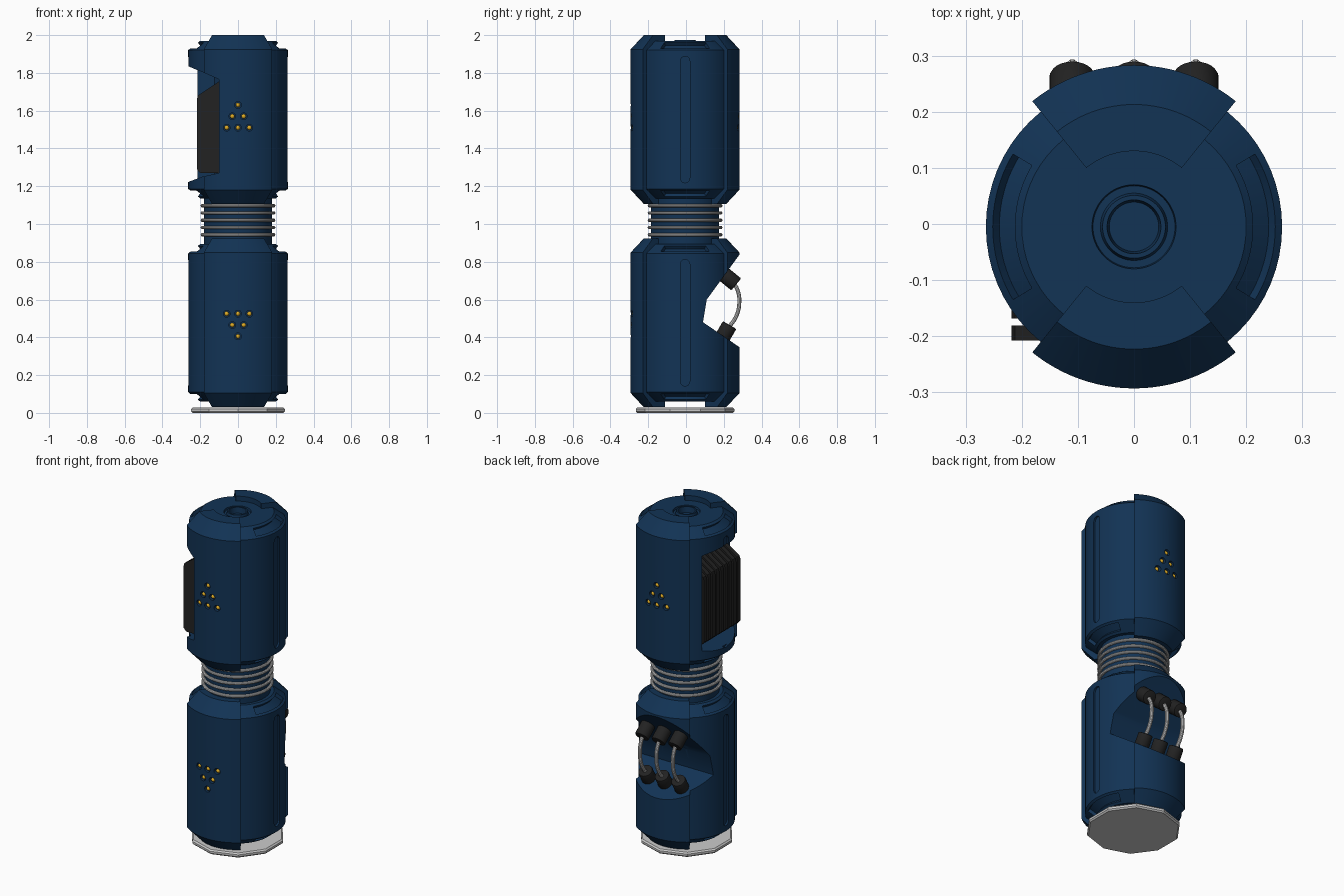
import bpy, bmesh
from math import sin, cos, pi, radians, sqrt
from mathutils import Vector, Matrix

if "Cube" in bpy.data.objects:
    bpy.data.objects.remove(bpy.data.objects["Cube"])

CY = -0.005                       # y of the main axis
H = 0.447                         # half height of each canister
UPPER, LOWER = 1.553, 0.477       # canister centres
R_BODY, R_PANEL = 0.264, 0.288


def material(name, rgb):
    m = bpy.data.materials.new(name)
    m.diffuse_color = (*rgb, 1)
    m.use_nodes = True
    m.node_tree.nodes["Principled BSDF"].inputs["Base Color"].default_value = m.diffuse_color
    return m


NAVY = material("navy", (0.006, 0.033, 0.09))
BLACK = material("black", (0.016, 0.016, 0.016))
YELLOW = material("yellow", (0.75, 0.42, 0.02))


def finish(bm, name, mat=None):
    bmesh.ops.remove_doubles(bm, verts=bm.verts, dist=1e-5)
    bmesh.ops.recalc_face_normals(bm, faces=bm.faces)
    me = bpy.data.meshes.new(name)
    bm.to_mesh(me)
    bm.free()
    ob = bpy.data.objects.new(name, me)
    bpy.context.collection.objects.link(ob)
    if mat:
        me.materials.append(mat)
    return ob


def revolve(bm, profile, cz=0, mid=0, half=180, n=64):
    """Revolve a closed (r, z) profile over mid +- half degrees."""
    full = half >= 180
    rings = []
    for i in range(n if full else n + 1):
        a = radians(mid - half + 2 * half * i / n)
        rings.append([bm.verts.new((r * cos(a), CY + r * sin(a), cz + z)) for r, z in profile])
    k = len(profile)
    for i in range(n):
        p, q = rings[i], rings[(i + 1) % len(rings)]
        for j in range(k):
            l = (j + 1) % k
            if profile[j][0] or profile[l][0]:
                bm.faces.new((p[j], p[l], q[l], q[j]))
    if not full:
        bm.faces.new(rings[0])
        bm.faces.new(rings[-1])


def prism(bm, pts, axis, lo, hi):
    """Extrude a 2D outline along x (pts = y, z) or y (pts = x, z)."""
    def pos(p, d):
        return (d, *p) if axis == 'x' else (p[0], d, p[1])
    a = [bm.verts.new(pos(p, lo)) for p in pts]
    b = [bm.verts.new(pos(p, hi)) for p in pts]
    bm.faces.new(a)
    bm.faces.new(b)
    for i in range(len(pts)):
        j = (i + 1) % len(pts)
        bm.faces.new((a[i], a[j], b[j], b[i]))


def cylinder(bm, a, b, r, n=24):
    a, b = Vector(a), Vector(b)
    rot = (b - a).to_track_quat('Z', 'Y').to_matrix().to_4x4()
    bmesh.ops.create_cone(bm, cap_ends=True, segments=n, radius1=r, radius2=r,
                          depth=(b - a).length, matrix=Matrix.Translation((a + b) / 2) @ rot)


def bake(ob):
    """Replace an object by its evaluated mesh."""
    dg = bpy.context.evaluated_depsgraph_get()
    me = bpy.data.meshes.new_from_object(ob.evaluated_get(dg))
    new = bpy.data.objects.new(ob.name + "_mesh", me)
    bpy.context.collection.objects.link(new)
    name = ob.name
    bpy.data.objects.remove(ob)
    new.name = name
    return new


def cut(ob, cutters):
    for c in cutters:
        m = ob.modifiers.new("cut", 'BOOLEAN')
        m.operation, m.solver, m.object = 'DIFFERENCE', 'EXACT', c
    return bake(ob)


# Cutters: side notch for the fins and back notch for the cables
bm = bmesh.new()
prism(bm, [(-0.35, 1.87), (-0.19, 1.805), (-0.1, 1.765), (-0.1, 1.27), (-0.19, 1.25), (-0.35, 1.19)],
      'y', -0.4, 0.15)
fin_notch = finish(bm, "fin_notch_cutter")
bm = bmesh.new()
prism(bm, [(0.35, 0.93), (0.11, 0.6), (0.09, 0.48), (0.35, 0.302)], 'x', -0.4, 0.4)
cable_notch = finish(bm, "cable_notch_cutter")
helpers = [fin_notch, cable_notch]


def canister(name, cz, notch):
    # Core with chamfered ends and a stepped socket
    t = H - 0.03
    bm = bmesh.new()
    revolve(bm, [(0, -t), (0.2, -t), (R_BODY, 0.08 - H), (R_BODY, H - 0.08), (0.2, t), (0.075, t),
                 (0.073, t - 0.012), (0.06, t - 0.012), (0.056, t + 0.004), (0.048, t + 0.004),
                 (0.044, t - 0.03), (0, t - 0.03)], cz)
    core = finish(bm, name + "_core", NAVY)
    # Grooves: arcs on the chamfers and a long capsule on each side
    bm = bmesh.new()
    for mid in (0, 180):
        for s in (1, -1):
            arc = [(0.200, H - 0.056), (0.240, H - 0.086), (0.272, H - 0.044), (0.232, H - 0.014)]
            revolve(bm, [(r, s * z) for r, z in arc], cz, mid, 31, 20)
    w, L = 0.025, 0.31
    cap = [(CY + w * cos(pi * i / 8), cz + L + w * sin(pi * i / 8)) for i in range(9)]
    cap += [(CY - w * cos(pi * i / 8), cz - L - w * sin(pi * i / 8)) for i in range(9)]
    for lo, hi in ((0.252, 0.3), (-0.3, -0.252)):
        prism(bm, cap, 'x', lo, hi)
    grooves = finish(bm, name + "_groove_cutter")
    helpers.append(grooves)
    return cut(core, [grooves, notch])


def light_spots(cz, flip):
    """Triangle of six positions (x, z)."""
    return [((i - row / 2) * 0.06, cz + flip * (0.06 - 0.06 * row))
            for row in range(3) for i in range(row + 1)]


def panel(name, cz, side, notch, spots):
    # Raised clamp panel wrapping over both ends
    bm = bmesh.new()
    revolve(bm, [(0.135, -H), (0.218, -H), (R_PANEL, 0.075 - H), (R_PANEL, H - 0.075),
                 (0.218, H), (0.135, H)], cz, 90 * side, 39, 24)
    ob = finish(bm, name, NAVY)
    cutters = [notch] if notch else []
    if spots:
        holes, beads = bmesh.new(), bmesh.new()
        for x, z in spots:
            d = sqrt(R_PANEL ** 2 - x * x)
            cylinder(holes, (x, CY + side * (d - 0.018), z), (x, CY + side * 0.34, z), 0.018, 16)
            bmesh.ops.create_uvsphere(beads, u_segments=12, v_segments=8, radius=0.012,
                                      matrix=Matrix.Translation((x, CY + side * (d - 0.013), z)))
        cutters.append(finish(holes, name + "_hole_cutter"))
        helpers.append(cutters[-1])
        finish(beads, name + "_lights", YELLOW)
    if cutters:
        cut(ob, cutters)


# Two canisters with front and back panels
canister("upper", UPPER, fin_notch)
canister("lower", LOWER, cable_notch)
panel("upper_front_panel", UPPER, -1, fin_notch, light_spots(1.57, 1))
panel("upper_back_panel", UPPER, 1, None, light_spots(1.57, 1))
panel("lower_front_panel", LOWER, -1, None, light_spots(0.465, -1))
panel("lower_back_panel", LOWER, 1, cable_notch, None)

# Neck and its coil rings
bm = bmesh.new()
cylinder(bm, (0, CY, 0.87), (0, CY, 1.16), 0.18, 64)
finish(bm, "neck", NAVY)
bm = bmesh.new()
for i in range(5):
    tube = [(0.189 + 0.009 * cos(pi * j / 5), 0.009 * sin(pi * j / 5)) for j in range(10)]
    revolve(bm, tube, 0.943 + 0.0385 * i)
finish(bm, "neck_rings")

# Cooling fins in the side notch
bm = bmesh.new()
for i in range(9):
    y = -0.208 + 0.04 * i
    prism(bm, [(-0.08, 1.755), (-0.1, 1.755), (-0.212, 1.68), (-0.218, 1.66), (-0.218, 1.29),
               (-0.2, 1.27), (-0.08, 1.27)], 'y', y, y + 0.027)
prism(bm, [(-0.08, 1.74), (-0.1, 1.74), (-0.19, 1.67), (-0.19, 1.28), (-0.08, 1.28)], 'y', -0.195, 0.13)
finish(bm, "cooling_fins", BLACK)

# Cable sockets and cables in the back notch
bm = bmesh.new()
for x in (-0.11, 0, 0.11):
    cylinder(bm, (x, 0.2, 0.734), (x, 0.266, 0.68), 0.041)
    cylinder(bm, (x, 0.19, 0.394), (x, 0.231, 0.465), 0.041)
    cu = bpy.data.curves.new("cable", 'CURVE')
    cu.dimensions, cu.bevel_depth, cu.bevel_resolution = '3D', 0.011, 3
    path = [(0.245, 0.697), (0.273, 0.65), (0.282, 0.58), (0.265, 0.51), (0.22, 0.445)]
    sp = cu.splines.new('BEZIER')
    sp.bezier_points.add(len(path) - 1)
    for p, (y, z) in zip(sp.bezier_points, path):
        p.co = (x, y, z)
        p.handle_left_type = p.handle_right_type = 'AUTO'
    cable = bpy.data.objects.new("cable", cu)
    bpy.context.collection.objects.link(cable)
    bake(cable)
sockets = finish(bm, "cable_sockets", BLACK)
bev = sockets.modifiers.new("bevel", 'BEVEL')
bev.width, bev.segments = 0.006, 2
bake(sockets)

# Ten-sided foot plate with chamfered rims
bm = bmesh.new()
revolve(bm, [(0, 0), (0.253, 0), (0.261, 0.008), (0.261, 0.02), (0.253, 0.028), (0, 0.028)], 0, 90, 180, 10)
foot = finish(bm, "foot_plate")

# Clean up helpers and shade
for h in helpers:
    bpy.data.objects.remove(h)
bpy.ops.object.select_all(action='DESELECT')
for ob in bpy.context.collection.objects:
    if ob.type == 'MESH' and ob.name != "foot_plate":
        ob.select_set(True)
        bpy.context.view_layer.objects.active = ob
bpy.ops.object.shade_smooth_by_angle(angle=radians(30))
